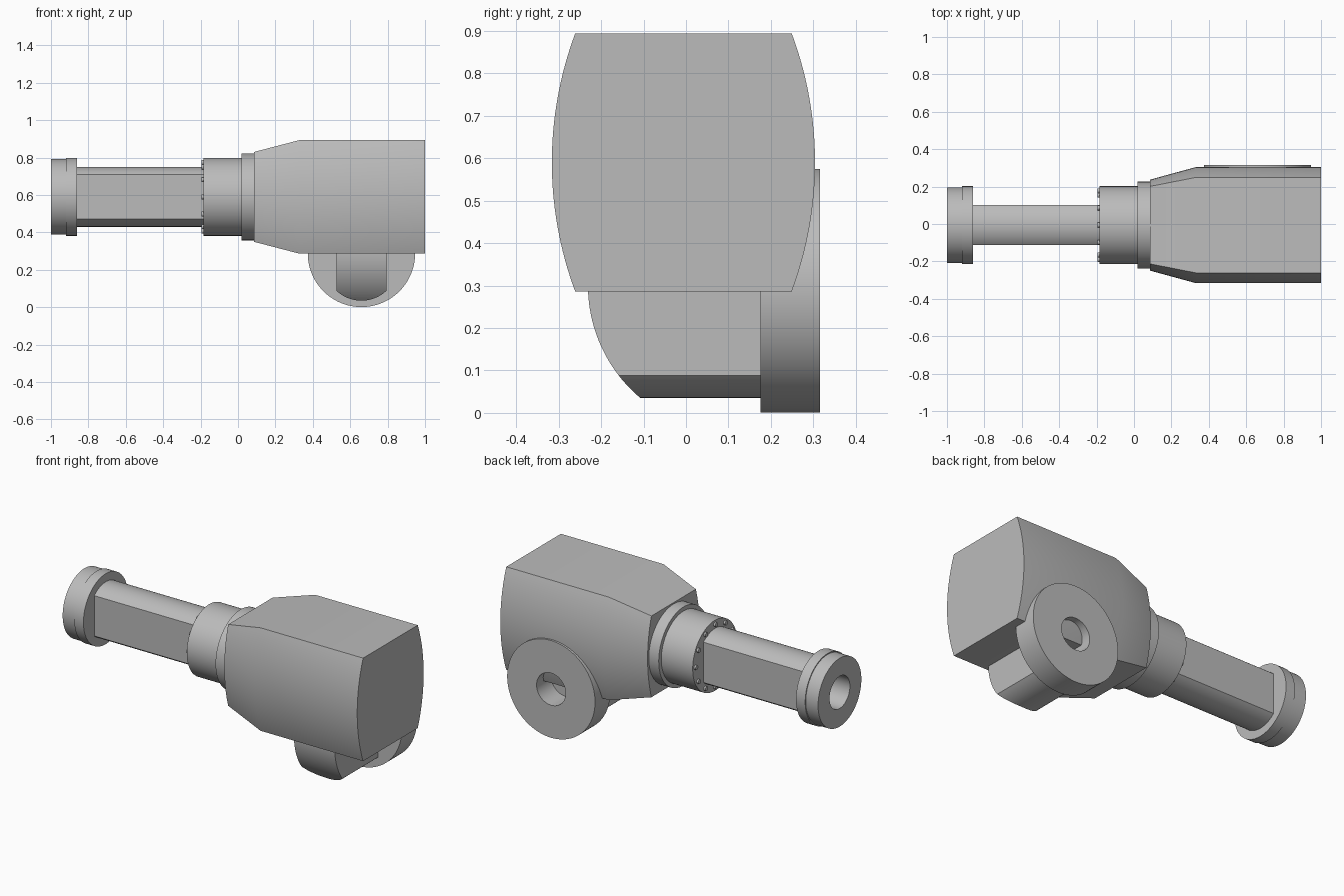
import bpy, bmesh
from math import sin, cos, pi, asin, sqrt
from mathutils import Vector

cube = bpy.data.objects.get("Cube")
if cube:
    bpy.data.objects.remove(cube)

CY, CZ = -0.006, 0.59      # main axis of barrel and body
WX, WZ = 0.66, 0.288       # axis of the side wheel

metal = bpy.data.materials.new("plain grey")
metal.use_nodes = True
GREY = (0.5, 0.5, 0.5, 1)
metal.diffuse_color = GREY
metal.node_tree.nodes["Principled BSDF"].inputs["Base Color"].default_value = GREY


def finish(name, bm):
    bmesh.ops.recalc_face_normals(bm, faces=bm.faces)
    mesh = bpy.data.meshes.new(name)
    bm.to_mesh(mesh)
    bm.free()
    mesh.materials.append(metal)
    obj = bpy.data.objects.new(name, mesh)
    bpy.context.collection.objects.link(obj)
    return obj


def smooth(obj):
    bpy.ops.object.select_all(action="DESELECT")
    obj.select_set(True)
    bpy.context.view_layer.objects.active = obj
    bpy.ops.object.shade_smooth_by_angle(angle=0.4)


def loft(name, rings):
    """Skin matching rings of points and cap both ends."""
    bm = bmesh.new()
    loops = [[bm.verts.new(p) for p in ring] for ring in rings]
    n = len(loops[0])
    for a, b in zip(loops, loops[1:]):
        for i in range(n):
            j = (i + 1) % n
            bm.faces.new((a[i], a[j], b[j], b[i]))
    bm.faces.new(loops[0])
    bm.faces.new(loops[-1])
    return finish(name, bm)


def lathe(name, profile, centre, axis, steps=96):
    """Turn a closed (distance, radius) profile around a line along x or y."""
    bm = bmesh.new()
    along = Vector((1, 0, 0)) if axis == "x" else Vector((0, 1, 0))
    side = Vector((0, 1, 0)) if axis == "x" else Vector((1, 0, 0))
    pts = [bm.verts.new(Vector(centre) + along * d + side * r) for d, r in profile]
    edges = [bm.edges.new((pts[i - 1], pts[i])) for i in range(len(pts))]
    bmesh.ops.spin(bm, geom=pts + edges, cent=centre, axis=along,
                   angle=2 * pi, steps=steps, use_merge=True)
    bmesh.ops.remove_doubles(bm, verts=bm.verts, dist=1e-5)
    return finish(name, bm)


def combine(obj, tool, operation):
    mod = obj.modifiers.new("cut", "BOOLEAN")
    mod.object, mod.operation, mod.solver = tool, operation, "EXACT"
    bpy.context.view_layer.objects.active = obj
    bpy.ops.object.modifier_apply(modifier="cut")
    bpy.data.objects.remove(tool)


def disc(name, x0, x1, r):
    return lathe(name, [(x0, 0), (x0, r), (x1, r), (x1, 0)], (0, CY, CZ), "x")


# Barrel: round bar with flat sides and a bore
R, FLAT, BORE = 0.16, 0.107, 0.095
lim = asin(FLAT / R)
arc = [-lim + 2 * lim * i / 24 for i in range(25)]
section = [(R * sin(a), R * cos(a)) for a in arc]
section += [(-y, -z) for y, z in section]
barrel = loft("barrel", [[(x, CY + y, CZ + z) for y, z in section] for x in (-0.95, -0.1)])
combine(barrel, disc("bore_cutter", -1.1, -0.2, BORE), "DIFFERENCE")
smooth(barrel)

# Stepped end flange
smooth(lathe("end_flange", [(-1, BORE), (-1, 0.202), (-0.92, 0.202), (-0.92, 0.208),
                            (-0.86, 0.208), (-0.86, BORE)], (0, CY, CZ), "x"))

# Collars between barrel and body
smooth(disc("collar", -0.185, 0.05, 0.208))
smooth(disc("body_ring", 0.02, 0.12, 0.232))

# Ring of bolt heads
for i in range(12):
    a = 2 * pi * i / 12
    centre = (0, CY + 0.184 * cos(a), CZ + 0.184 * sin(a))
    smooth(lathe("collar_bolt", [(-0.196, 0), (-0.196, 0.013), (-0.18, 0.013), (-0.18, 0)],
                 centre, "x", 16))


# Body: flat top and bottom, bulging sides, tapered towards the collar
def body_ring(x, height, edge, bulge):
    sag = bulge - edge
    r = (height ** 2 + sag ** 2) / (2 * sag)
    ring = []
    for i in range(33):
        z = height * (i / 16 - 1)
        ring.append((bulge - r + sqrt(r * r - z * z), z))
    ring += [(-y, -z) for y, z in ring]
    return [(x, CY + y, CZ + z) for y, z in ring]


smooth(loft("body", [body_ring(0.085, 0.24, 0.207, 0.243),
                     body_ring(0.33, 0.304, 0.255, 0.31),
                     body_ring(1, 0.304, 0.255, 0.31)]))

# Side wheel with a blind hole
smooth(lathe("side_wheel", [(0.175, 0), (0.175, 0.287), (0.316, 0.287), (0.316, 0.095),
                            (0.18, 0.095), (0.18, 0)], (WX, 0, WZ), "y"))

# Lower housing: curved front, rounded underside
HALF, BR = 0.133, 0.194
lim = asin(HALF / BR)
under = [(BR * sin(-lim + 2 * lim * i / 24), BR * cos(-lim + 2 * lim * i / 24)) for i in range(25)]
outline = [(WX + x, 0.229 - z) for x, z in under] + [(WX + HALF, 0.42), (WX - HALF, 0.42)]
housing = loft("lower_housing", [[(x, y, z) for x, z in outline] for y in (-0.4, 0.178)])
front = [(0.115 - 0.346 * cos(a), 0.3 - 0.346 * sin(a)) for a in [pi / 2 * i / 32 for i in range(33)]]
front += [(0.3, -0.046), (0.3, 0.4), (front[0][0], 0.4)]
shape = loft("housing_shape", [[(x, y, z) for y, z in front] for x in (0.4, 0.9)])
combine(housing, shape, "INTERSECT")
smooth(housing)
